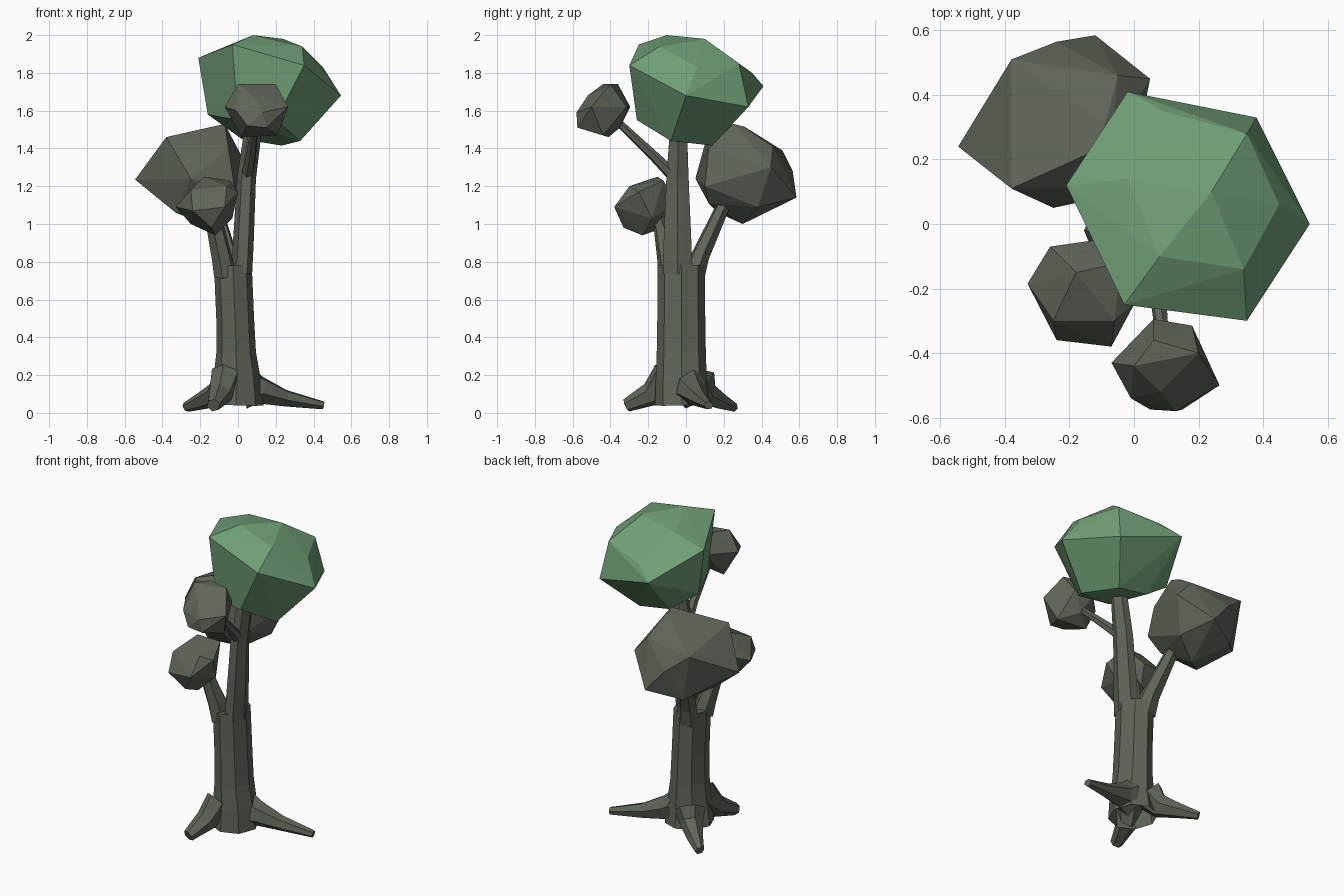
import bpy, bmesh, math
from mathutils import Vector


def material(name, rgb):
    m = bpy.data.materials.new(name)
    m.diffuse_color = (*rgb, 1)
    return m


BARK = material("dark_bark", (0.115, 0.13, 0.10))
GREEN = material("leaf_green", (0.16, 0.34, 0.18))


def finish(name, bm, mat):
    bmesh.ops.recalc_face_normals(bm, faces=bm.faces[:])
    me = bpy.data.meshes.new(name)
    bm.to_mesh(me)
    bm.free()
    me.materials.append(mat)
    ob = bpy.data.objects.new(name, me)
    bpy.context.collection.objects.link(ob)
    return ob


def clump(name, pts, mat):
    """Faceted leaf clump: convex hull of a few corner points."""
    bm = bmesh.new()
    for p in pts:
        bm.verts.new(p)
    bmesh.ops.convex_hull(bm, input=bm.verts[:])
    bmesh.ops.delete(bm, geom=[v for v in bm.verts if not v.link_faces], context='VERTS')
    bmesh.ops.dissolve_limit(bm, angle_limit=math.radians(4), verts=bm.verts[:], edges=bm.edges[:])
    return finish(name, bm, mat)


def limb(name, path, sides=6, turn=0.3):
    """Faceted tapering limb, open at its start; path holds (x, y, z, radius_a, radius_b)."""
    bm = bmesh.new()
    centres = [Vector(p[:3]) for p in path]
    rings = []
    for i, p in enumerate(path):
        t = centres[min(i + 1, len(path) - 1)] - centres[max(i - 1, 0)]
        q = Vector((0, 0, 1)).rotation_difference(t.normalized())
        ring = []
        for k in range(sides):
            a = turn + 2 * math.pi * k / sides
            ring.append(bm.verts.new(centres[i] + q @ Vector((p[3] * math.cos(a), p[4] * math.sin(a), 0))))
        rings.append(ring)
    for r0, r1 in zip(rings, rings[1:]):
        for k in range(sides):
            j = (k + 1) % sides
            bm.faces.new((r0[k], r0[j], r1[j], r1[k]))
    bm.faces.new(rings[-1])
    return finish(name, bm, BARK)


# trunk and main stem
limb("trunk", [(-.01, -.02, .045, .145, .145), (-.005, -.025, .18, .125, .135),
               (-.01, -.025, .32, .105, .13), (-.015, -.025, .5, .1, .127),
               (-.027, -.025, .78, .1, .125)], sides=8, turn=0)
limb("main_stem", [(.02, -.045, .74, .055, .09), (.028, -.045, .9, .055, .085),
                   (.045, -.045, 1.24, .05, .068), (.08, -.04, 1.5, .046, .052)], turn=0)

# branches
limb("back_branch", [(-.045, .04, .72, .07, .06), (-.06, .075, .83, .06, .05),
                     (-.12, .19, 1.08, .04, .038), (-.15, .25, 1.18, .035, .035)])
limb("left_branch", [(-.07, -.07, .73, .06, .08), (-.085, -.09, .82, .056, .065),
                     (-.12, -.13, .98, .048, .042), (-.13, -.15, 1.04, .045, .04)])
limb("front_branch", [(.05, -.07, 1.26, .035, .035), (.07, -.18, 1.37, .027, .027),
                      (.09, -.37, 1.55, .02, .02)])

# roots, flaring out of the trunk
limb("right_root", [(.06, .02, .13, .11, .09), (.12, .03, .12, .075, .08),
                    (.25, .07, .078, .046, .05), (.45, .12, .04, .022, .025)], turn=0)
limb("back_root", [(-.07, .06, .17, .1, .085), (-.11, .1, .1, .072, .065),
                   (-.19, .18, .064, .045, .048), (-.275, .255, .03, .024, .028)], turn=0)
limb("front_root", [(-.06, -.1, .2, .085, .085), (-.095, -.18, .1, .062, .068),
                    (-.13, -.315, .04, .036, .036)], turn=0)

# large green crown
clump("green_crown", [
    (.08, -.10, 2.0), (.24, .10, 1.98), (-.03, -.25, 1.95), (-.21, .12, 1.88),
    (.34, -.14, 1.94), (.35, -.30, 1.84), (.45, .06, 1.83), (.545, 0, 1.68),
    (.35, .28, 1.85), (.38, .33, 1.62), (.09, .35, 1.80), (-.02, .41, 1.73),
    (-.16, .10, 1.58), (.0, -.22, 1.55), (.2, -.26, 1.55), (.33, -.08, 1.44),
    (.23, .14, 1.415), (.02, .14, 1.45), (-.02, .14, 1.95)], GREEN)

# large dark clump behind left
clump("back_clump", [
    (-.07, .25, 1.53), (-.09, .31, 1.515), (-.38, .51, 1.39), (-.38, .11, 1.46),
    (-.25, .05, 1.24), (-.545, .24, 1.235), (-.24, .565, 1.28), (-.12, .585, 1.14),
    (.05, .45, 1.30), (-.05, .12, 1.40), (-.02, .10, 1.2), (-.05, .46, 1.41),
    (-.18, .30, 1.0), (-.33, .17, 1.06), (-.03, .38, 1.09), (-.32, .48, 1.09),
    (-.10, .12, 1.11)], BARK)

# small dark clump on the left front
clump("left_clump", [
    (-.33, -.185, 1.09), (-.25, -.30, 1.18), (-.18, -.15, 1.25), (-.06, -.30, 1.2),
    (-.04, -.12, 1.23), (.0, -.25, 1.17), (-.26, -.07, 1.14), (-.12, -.05, 1.12),
    (-.07, -.38, 1.09), (-.24, -.36, 1.07), (-.14, -.33, .98), (-.12, -.23, .94),
    (-.25, -.18, 1.0), (-.03, -.18, 1.03), (-.15, -.12, .98)], BARK)

# small dark clump at the front
clump("front_clump", [
    (-.07, -.43, 1.62), (0, -.44, 1.74), (.2, -.40, 1.74), (.06, -.36, 1.74),
    (.265, -.50, 1.62), (.13, -.58, 1.59), (.05, -.575, 1.52), (.06, -.295, 1.62),
    (.18, -.315, 1.62), (.21, -.44, 1.47), (.02, -.41, 1.46), (-.01, -.54, 1.6),
    (.15, -.575, 1.51), (.11, -.35, 1.51), (.08, -.52, 1.68)], BARK)
